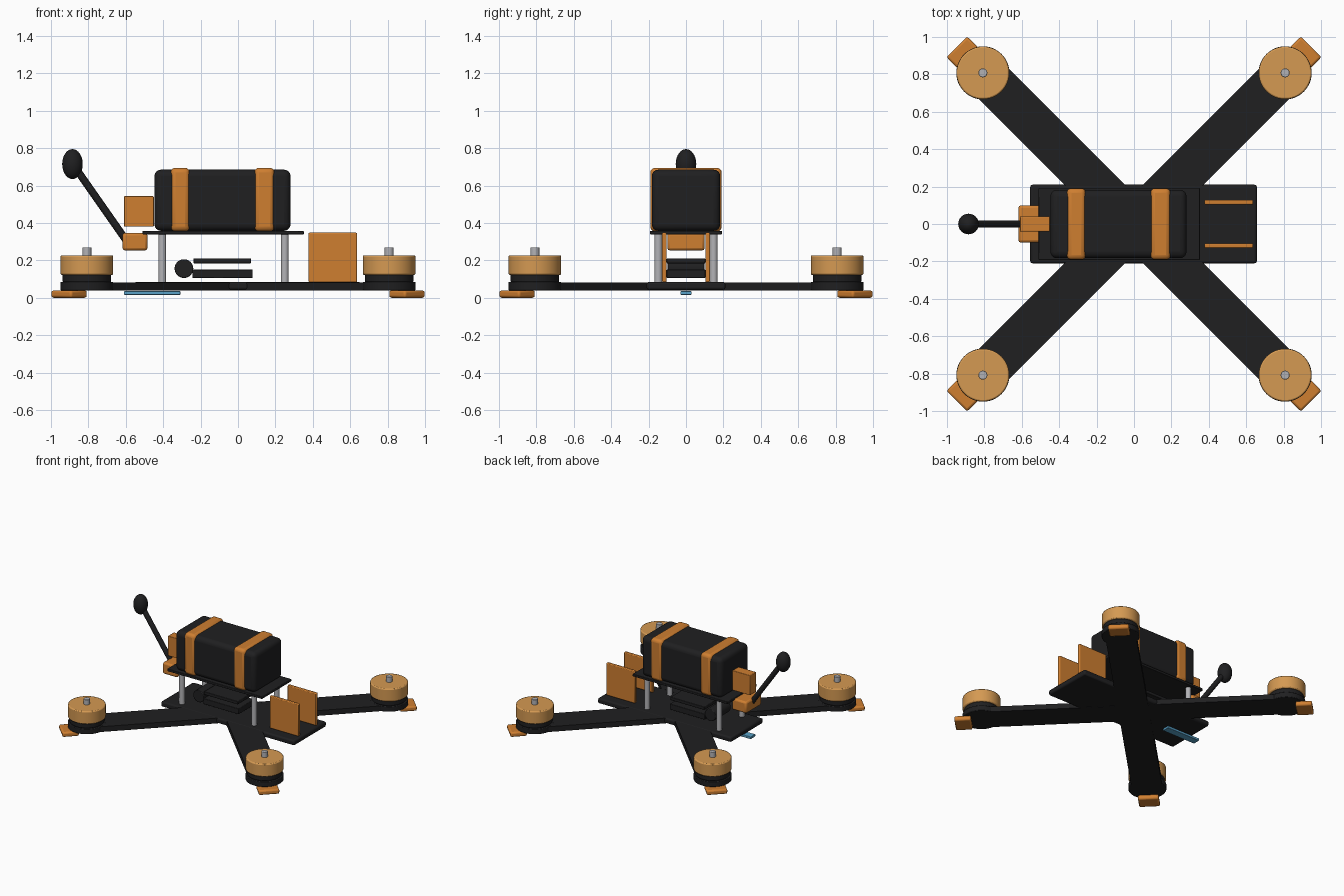
import bpy, math
from mathutils import Vector

if "Cube" in bpy.data.objects:
    bpy.data.objects.remove(bpy.data.objects["Cube"])


def mat(name, r, g, b):
    m = bpy.data.materials.new(name)
    m.diffuse_color = (r, g, b, 1)
    m.use_nodes = True
    m.node_tree.nodes["Principled BSDF"].inputs["Base Color"].default_value = m.diffuse_color
    return m


BLACK = mat("carbon black", 0.014, 0.014, 0.015)
ORANGE = mat("printed orange", 0.62, 0.21, 0.03)
GOLD = mat("motor gold", 0.66, 0.32, 0.085)
GREY = mat("metal grey", 0.45, 0.45, 0.47)
BLUE = mat("light blue", 0.10, 0.36, 0.58)


def finish(o, name, m, bevel=0.0, seg=2):
    o.name = name
    o.data.materials.append(m)
    if bevel:
        b = o.modifiers.new("Bevel", "BEVEL")
        b.width, b.segments = bevel, seg
        b.limit_method = "ANGLE"
    bpy.ops.object.shade_smooth_by_angle(angle=math.radians(35))
    return o


def box(name, x, y, z, m, bevel=0.0, seg=2, turn=0.0):
    """Box from (min, max) ranges, optionally turned about the world z axis."""
    c = Vector([(r[0] + r[1]) / 2 for r in (x, y, z)])
    bpy.ops.mesh.primitive_cube_add(size=1)
    o = bpy.context.object
    o.scale = [r[1] - r[0] for r in (x, y, z)]
    bpy.ops.object.transform_apply(location=False, rotation=False, scale=True)
    o.rotation_euler.z = turn
    o.location = (c.x * math.cos(turn) - c.y * math.sin(turn),
                  c.x * math.sin(turn) + c.y * math.cos(turn), c.z)
    return finish(o, name, m, bevel, seg)


def rod(name, a, b, r, m, bevel=0.0, sides=40):
    """Cylinder between two points."""
    a, b = Vector(a), Vector(b)
    bpy.ops.mesh.primitive_cylinder_add(radius=r, depth=(b - a).length, vertices=sides,
                                        location=(a + b) / 2)
    o = bpy.context.object
    o.rotation_euler = (b - a).to_track_quat("Z", "Y").to_euler()
    return finish(o, name, m, bevel)


# frame: base plate and top plate
box("base_plate", (-.555, .657), (-.21, .21), (.042, .085), BLACK, .012)
box("top_plate", (-.51, .352), (-.192, .192), (.338, .358), BLACK, .004)

# four arms, each with motor, shaft and landing foot
R = .808 * math.sqrt(2)
for i in range(4):
    t = math.radians(45 + 90 * i)
    x, y = R * math.cos(t), R * math.sin(t)
    box("arm", (0, R), (-.115, .115), (.040, .083), BLACK, turn=t)
    rod("arm_end", (x, y, .040), (x, y, .084), .142, BLACK, .004, 48)
    rod("motor_base", (x, y, .083), (x, y, .125), .13, BLACK, .006, 48)
    rod("motor_bell", (x, y, .122), (x, y, .227), .141, GOLD, .008, 48)
    rod("motor_shaft", (x, y, .22), (x, y, .27), .024, GREY, .003, 24)
    box("landing_foot", (1.215, 1.34), (-.078, .078), (0, .040), ORANGE, .012, turn=t)

# standoffs between the plates
for x in (-.405, .25):
    for y in (-.148, .148):
        rod("standoff", (x, y, .08), (x, y, .345), .021, GREY, sides=24)

# electronics stack with capacitor
box("speed_controller", (-.243, .077), (-.103, .103), (.105, .152), BLACK, .004)
box("flight_controller", (-.238, .07), (-.103, .103), (.184, .21), BLACK, .004)
rod("capacitor", (-.289, -.1, .156), (-.289, .1, .156), .05, BLACK, .005)

# camera side plates
for s in (-1, 1):
    box("camera_side_plate", (.377, .637), sorted((s * .103, s * .128)), (.083, .348), ORANGE, .006)

# battery and its straps
box("battery", (-.447, .281), (-.183, .183), (.358, .685), BLACK, .035, 4)
for x in ((-.36, -.258), (.087, .195)):
    box("battery_strap", x, (-.191, .191), (.355, .695), ORANGE, .025, 3)

# rear mount, receiver block and antenna
box("antenna_mount", (-.618, -.484), (-.1, .1), (.253, .347), ORANGE, .014)
box("receiver_block", (-.61, -.45), (-.04, .04), (.38, .543), ORANGE, .004)
rod("antenna_stem", (-.60, 0, .31), (-.88, 0, .71), .02, BLACK, sides=24)
bpy.ops.mesh.primitive_uv_sphere_add(segments=32, ring_count=16, location=(-.885, 0, .715))
bpy.context.object.scale = (.055, .055, .08)
finish(bpy.context.object, "antenna_tip", BLACK)

# light strip under the tail
box("light_strip", (-.61, -.308), (-.03, .03), (.016, .035), BLUE, .003)
